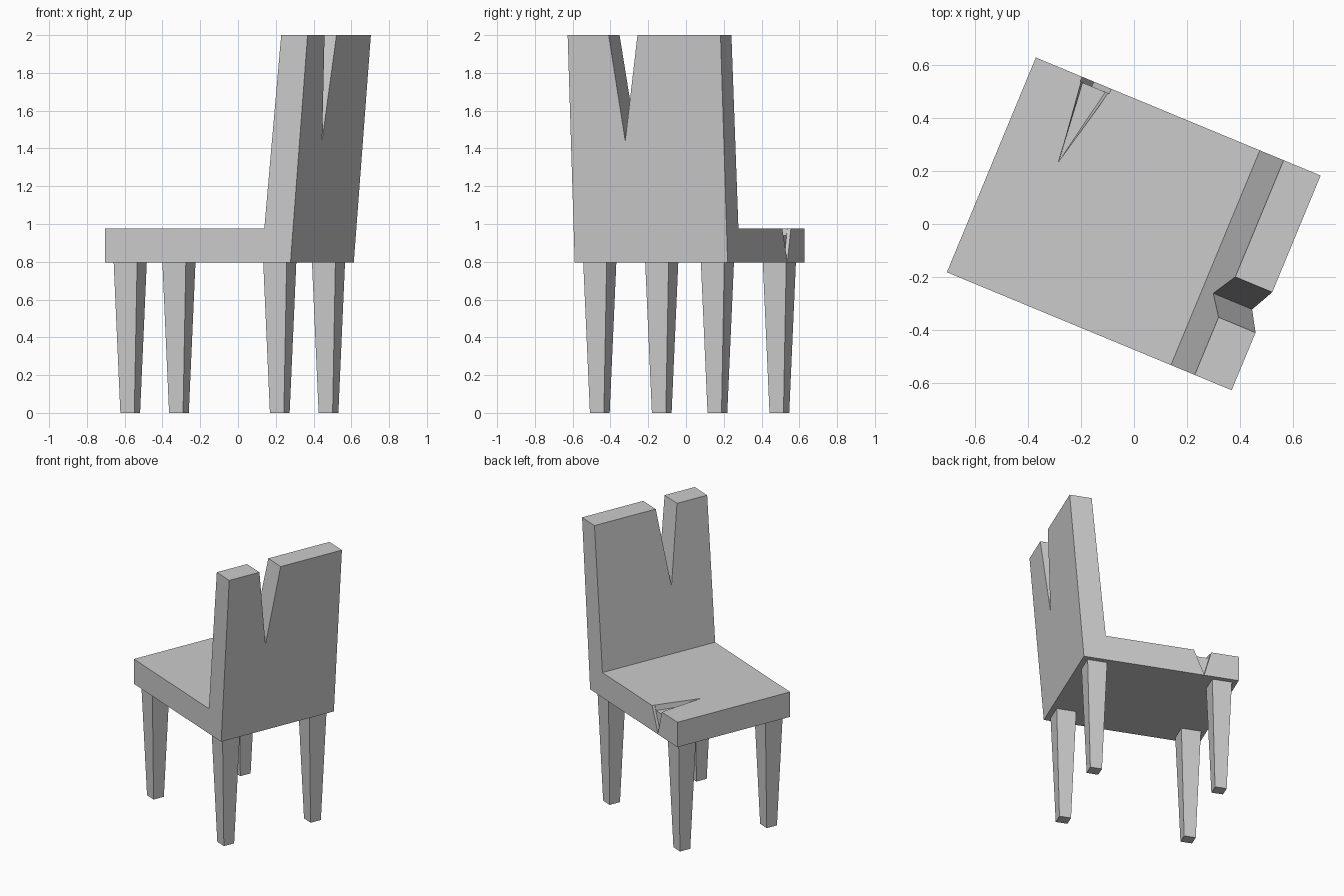
import bpy, bmesh, math

if "Cube" in bpy.data.objects:
    bpy.data.objects.remove(bpy.data.objects["Cube"])

TURN = math.radians(-22.5)     # whole chair is turned about z
BOTTOM, SEAT_Z, TOP = 0.795, 0.975, 2.0
HALF_W = 0.438


def loft(name, loop_a, loop_b):
    """Solid between two matching loops of points."""
    bm = bmesh.new()
    a = [bm.verts.new(p) for p in loop_a]
    b = [bm.verts.new(p) for p in loop_b]
    n = len(a)
    bm.faces.new(a)
    bm.faces.new(b[::-1])
    for i in range(n):
        j = (i + 1) % n
        bm.faces.new((a[j], a[i], b[i], b[j]))
    bmesh.ops.recalc_face_normals(bm, faces=bm.faces)
    mesh = bpy.data.meshes.new(name)
    bm.to_mesh(mesh)
    bm.free()
    obj = bpy.data.objects.new(name, mesh)
    bpy.context.collection.objects.link(obj)
    return obj


def carve(target, cutter):
    """Subtract the cutter and discard it."""
    mod = target.modifiers.new("cut", 'BOOLEAN')
    mod.operation, mod.solver, mod.object = 'DIFFERENCE', 'EXACT', cutter
    bpy.context.view_layer.objects.active = target
    bpy.ops.object.modifier_apply(modifier=mod.name)
    bpy.data.objects.remove(cutter)


def vee(left, right, tip, grow=1.2):
    """V profile (side, z), enlarged about its tip to overshoot the surface."""
    return [(tip[0] + (p[0] - tip[0]) * grow, tip[1] + (p[1] - tip[1]) * grow)
            for p in (left, right, tip)]


# Seat and leaning back as one L-shaped profile
profile = [(-0.582, BOTTOM), (0.482, BOTTOM), (0.58, TOP),
           (0.429, TOP), (0.332, SEAT_Z), (-0.582, SEAT_Z)]
body = loft("seat_and_back",
            [(x, -HALF_W, z) for x, z in profile],
            [(x, HALF_W, z) for x, z in profile])

# V notch broken out of the top of the back
notch = vee((-0.203, TOP), (-0.038, TOP), (-0.127, 1.44))
carve(body, loft("back_notch", [(0.2, y, z) for y, z in notch],
                 [(0.8, y, z) for y, z in notch]))

# Chipped seat edge: thin V in the side face
chip = vee((-0.393, SEAT_Z), (-0.274, SEAT_Z), (-0.345, 0.80))
carve(body, loft("side_chip", [(x, 0.418, z) for x, z in chip],
                 [(x, 0.5, z) for x, z in chip]))

# Chipped seat edge: shallow triangular pocket in the seat top
carve(body, loft("top_chip",
                 [(-0.384, 0.43, 0.94), (-0.288, 0.43, 0.94), (-0.352, 0.11, 0.94)],
                 [(-0.393, 0.43, 0.985), (-0.274, 0.43, 0.985), (-0.353, 0.107, 0.985)]))
body.rotation_euler.z = TURN


# Four square tapered legs
def square(cx, cy, side, z):
    h = side / 2
    return [(cx + sx * h, cy + sy * h, z)
            for sx, sy in ((-1, -1), (1, -1), (1, 1), (-1, 1))]


for end, cx in (("front", -0.478), ("rear", 0.379)):
    for hand, cy in (("right", -0.337), ("left", 0.337)):
        leg = loft(f"{end}_leg_{hand}", square(cx, cy, 0.08, 0),
                   square(cx, cy, 0.134, BOTTOM))
        leg.rotation_euler.z = TURN
